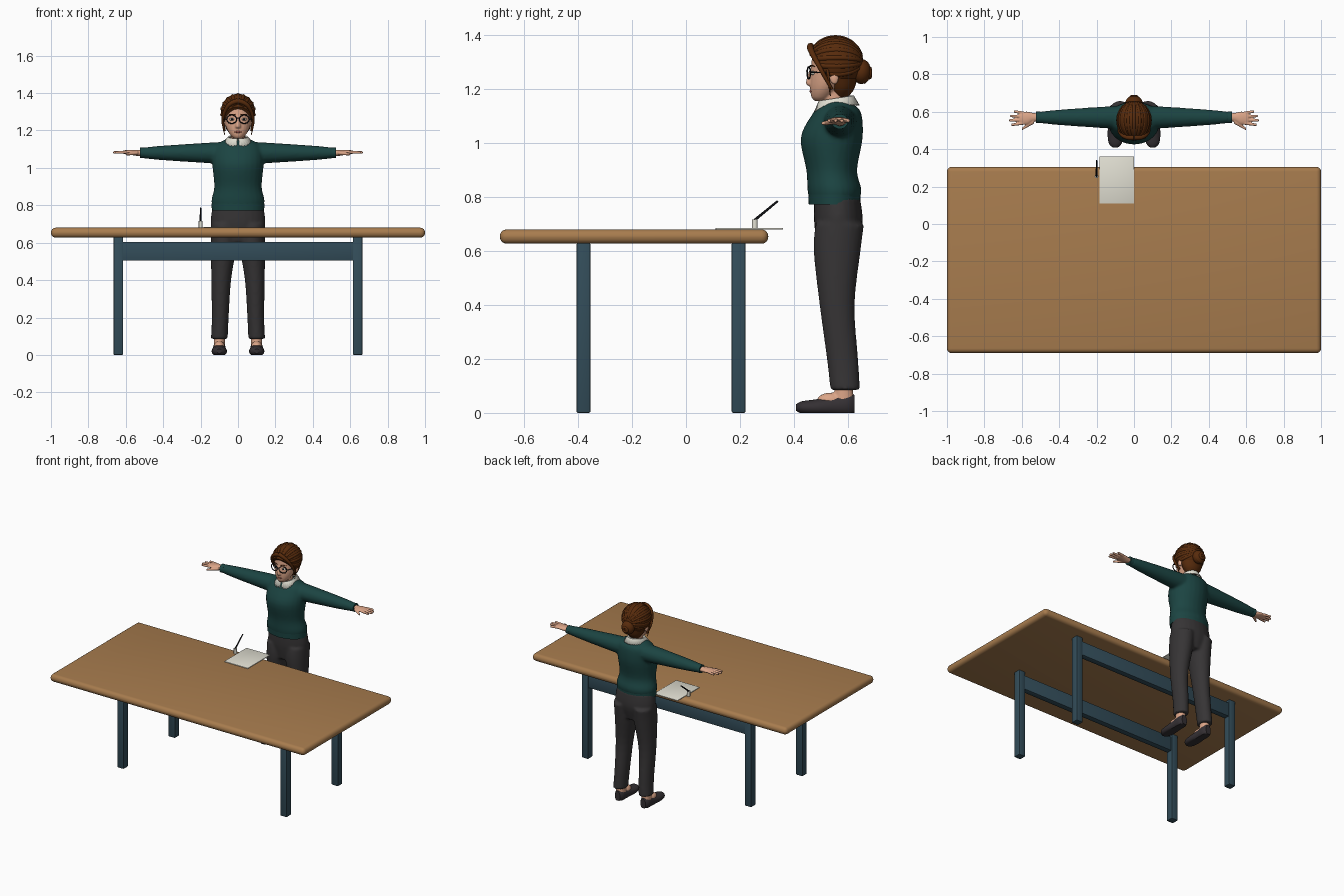
import bpy, bmesh, math
from mathutils import Matrix, Vector

if "Cube" in bpy.data.objects:
    bpy.data.objects.remove(bpy.data.objects["Cube"])

# Object origins: the ground under the figure, shoulder height and eye height
DESK = Vector((0, 0, 0))
FIGURE = Vector((0, .55, 0))
CHEST = Vector((0, .55, 1.08))
HEAD = Vector((0, .55, 1.26))


def material(name, red, green, blue):
    rgba = [(channel / 255) ** 2.2 for channel in (red, green, blue)] + [1]
    mat = bpy.data.materials.new(name)
    mat.use_nodes = True
    mat.diffuse_color = rgba
    mat.node_tree.nodes["Principled BSDF"].inputs["Base Color"].default_value = rgba
    return mat


WOOD = material("warm wood", 166, 123, 79)
STEEL = material("slate blue", 54, 78, 90)
KNIT = material("dark teal", 33, 70, 68)
CLOTH = material("charcoal", 57, 55, 56)
LEATHER = material("shoe grey", 55, 51, 54)
HAIR = material("brown hair", 88, 47, 20)
SKIN = material("skin", 219, 164, 135)
PAPER = material("off white", 225, 223, 210)
BLACK = material("black", 24, 25, 28)
LIP = material("lip", 176, 98, 88)


def add_object(name, data, mat, origin):
    data.materials.append(mat)
    ob = bpy.data.objects.new(name, data)
    ob.location = origin
    bpy.context.collection.objects.link(ob)
    return ob


def finish(bm, name, mat, origin, voxel=0, mirror=False):
    """Turn a bmesh into a smooth object; voxel fuses its overlapping parts."""
    bmesh.ops.recalc_face_normals(bm, faces=bm.faces)
    mesh = bpy.data.meshes.new(name)
    bm.to_mesh(mesh)
    bm.free()
    mesh.shade_smooth()
    mesh.set_sharp_from_angle(angle=math.radians(40))
    ob = add_object(name, mesh, mat, origin)
    if voxel:
        fuse = ob.modifiers.new("fuse", 'REMESH')
        fuse.mode, fuse.voxel_size, fuse.use_smooth_shade = 'VOXEL', voxel, True
        soften = ob.modifiers.new("soften", 'SMOOTH')
        soften.factor, soften.iterations = .5, 3
    if mirror:
        ob.modifiers.new("mirror", 'MIRROR')
    return ob


def spline_rings(rings, steps=4):
    """Pass a smooth curve through the key rings."""
    keys = [Vector(ring) for ring in rings]
    keys = [keys[0], *keys, keys[-1]]
    result = []
    for a, b, c, d in zip(keys, keys[1:], keys[2:], keys[3:]):
        for t in (step / steps for step in range(steps)):
            result.append(b + (c - a) * (t / 2) + (a * 2 - b * 5 + c * 4 - d) * (t ** 2 / 2)
                          + (b * 3 - a - c * 3 + d) * (t ** 3 / 2))
    return result + [keys[-1]]


def loft(bm, rings, axis='Z', side=1, count=24):
    """Skin ellipses (x, y, z, radius, radius) stacked along an axis."""
    loops = []
    for x, y, z, wide, deep in spline_rings(rings):
        loop = []
        for i in range(count):
            angle = math.tau * i / count
            p, q = wide * math.cos(angle), deep * math.sin(angle)
            dx, dy, dz = {'X': (0, p, q), 'Y': (p, 0, q), 'Z': (p, q, 0)}[axis]
            loop.append(bm.verts.new((side * (x + dx), y + dy, z + dz)))
        loops.append(loop)
    for low, high in zip(loops, loops[1:]):
        for i in range(count):
            j = (i + 1) % count
            bm.faces.new((low[i], low[j], high[j], high[i]))
    bm.faces.new(loops[0])
    bm.faces.new(loops[-1])


def column(bm, rings):
    """Upright loft on the centre line from (height, y, half width, half depth)."""
    loft(bm, [(0, y, z, wide, deep) for z, y, wide, deep in rings])


def ball(bm, centre, radii):
    matrix = Matrix.Translation(centre) @ Matrix.Diagonal((*radii, 1))
    bmesh.ops.create_uvsphere(bm, u_segments=32, v_segments=20, radius=1, matrix=matrix)


def head_ball(name, mat, centre, radii, mirror=False):
    bm = bmesh.new()
    ball(bm, centre, radii)
    finish(bm, name, mat, HEAD, mirror=mirror)


def box(name, mat, low, high, bevel, segments=2):
    low, high = Vector(low), Vector(high)
    bm = bmesh.new()
    matrix = Matrix.Translation((low + high) / 2) @ Matrix.Diagonal((*(high - low), 1))
    bmesh.ops.create_cube(bm, size=1, matrix=matrix)
    bmesh.ops.bevel(bm, geom=bm.edges[:], offset=bevel, segments=segments,
                    profile=.5, affect='EDGES')
    finish(bm, name, mat, DESK)


def tube(name, mat, origin, points, radius, taper=1, closed=False, sides=(1,)):
    """Round curve, optionally repeated on both sides of the centre line."""
    curve = bpy.data.curves.new(name, 'CURVE')
    curve.dimensions, curve.bevel_depth, curve.bevel_resolution = '3D', radius, 2
    curve.resolution_u, curve.use_fill_caps = 6, True
    for side in sides:
        spline = curve.splines.new('NURBS')
        spline.points.add(len(points) - 1)
        for i, (x, y, z) in enumerate(points):
            spline.points[i].co = (side * x, y, z, 1)
            spline.points[i].radius = 1 + (taper - 1) * i / (len(points) - 1)
        spline.order_u = min(4, len(points))
        spline.use_endpoint_u, spline.use_cyclic_u = not closed, closed
    add_object(name, curve, mat, origin)


def circle(count):
    return [(math.cos(math.tau * i / count), math.sin(math.tau * i / count)) for i in range(count)]


BOTH = (1, -1)

# Table
box("table_top", WOOD, (-1, -.69, .627), (1, .305, .68), .025, 4)
for y, end in ((-.38, "front"), (.195, "back")):
    for side, hand in zip(BOTH, ("left", "right")):
        x, half = side * .64, .026
        box(f"table_leg_{end}_{hand}", STEEL, (x - half, y - half, 0), (x + half, y + half, .63), .006)
    box(f"table_rail_{end}", STEEL, (-.62, y - .02, .505), (.62, y + .02, .605), .003)

# Paper, pen and its stand
box("paper", PAPER, (-.185, .11, .68), (0, .36, .685), .001)
bm = bmesh.new()
loft(bm, [(-.2, .255, .68, .01, .01), (-.2, .255, .717, .01, .01)])
finish(bm, "pen_stand", PAPER, DESK)
tube("pen", BLACK, DESK, [(-.2, .255, .715), (-.2, .34, .785)], .005, .8)

# Trousers: hips and two legs fused
bm = bmesh.new()
column(bm, [(.6, .01, .1, .07), (.7, .015, .145, .09), (.8, .01, .135, .085)])
for side in BOTH:
    loft(bm, [(.1, .04, .085, .045, .055), (.095, .03, .2, .045, .058), (.09, .01, .4, .053, .065),
              (.075, .01, .6, .07, .087), (.075, .02, .7, .07, .09)], side=side)
finish(bm, "trousers", CLOTH, FIGURE, .009)

# Feet and shoes, the shoes flattened on the ground
bm = bmesh.new()
loft(bm, [(.1, .035, .03, .03, .04), (.1, .035, .12, .03, .03)])
ball(bm, (.1, -.015, .045), (.03, .05, .03))
finish(bm, "foot", SKIN, FIGURE, .006, mirror=True)
bm = bmesh.new()
loft(bm, [(.1, y, z, wide, high) for y, z, wide, high in (
    (-.142, .02, .012, .012), (-.12, .02, .034, .023), (-.07, .02, .041, .03),
    (0, .025, .036, .038), (.05, .03, .034, .045), (.075, .03, .02, .036))], 'Y')
for vert in bm.verts:
    vert.co.z = max(vert.co.z, 0)
finish(bm, "shoe", LEATHER, FIGURE, mirror=True)

# Sweater: torso and sleeves fused, with a ribbed hem and cuffs
bm = bmesh.new()
column(bm, [(-.29, 0, .137, .094), (-.25, 0, .142, .1), (-.18, -.01, .127, .094),
            (-.06, -.01, .137, .115), (.03, .01, .13, .09), (.06, .01, .09, .065),
            (.075, .01, .06, .05)])
for side in BOTH:
    loft(bm, [(x, .02, 0, r, r * .95) for x, r in ((.07, .063), (.2, .055), (.4, .041), (.51, .03))],
         'X', side)
finish(bm, "sweater", KNIT, CHEST, .009)
bm = bmesh.new()
column(bm, [(-.307, 0, .14, .095), (-.27, 0, .141, .097)])
finish(bm, "sweater_hem", KNIT, CHEST)
bm = bmesh.new()
loft(bm, [(x, .02, 0, .031, .028) for x in (.5, .525)], 'X')
finish(bm, "cuff", KNIT, CHEST, mirror=True)

# Hands: palm, four fingers and a thumb fused
bm = bmesh.new()
loft(bm, [(.5, .02, 0, .02, .017), (.54, .02, 0, .024, .016), (.57, .016, .003, .035, .014),
          (.61, .016, .004, .033, .01)], 'X')
for i, tip in enumerate((.655, .668, .662, .642)):
    spread = i - 1.5
    loft(bm, [(.59, .016 + .018 * spread, .004, .009, .009),
              (tip, .016 + .024 * spread, .003, .007, .007)], 'X', count=12)
loft(bm, [(.535, 0, 0, .014, .012), (.6, -.043, -.007, .007, .007)], 'X', count=12)
finish(bm, "hand", SKIN, CHEST, .0035, mirror=True)

# Head: neck, skull, nose and ears fused
bm = bmesh.new()
column(bm, [(-.16, .01, .045, .047), (-.1, 0, .038, .042), (-.03, 0, .04, .045)])
column(bm, [(-.104, -.053, .018, .02), (-.09, -.048, .036, .037), (-.06, -.035, .056, .055),
            (-.02, -.015, .07, .075), (.04, 0, .075, .085), (.1, 0, .06, .075), (.12, 0, .03, .04)])
column(bm, [(-.047, -.09, .011, .008), (-.036, -.091, .014, .015), (.01, -.088, .006, .006)])
for side in BOTH:
    ball(bm, (side * .076, 0, -.02), (.009, .016, .024))
finish(bm, "head", SKIN, HEAD, .0045)

# Face details and glasses
head_ball("lips", LIP, (0, -.084, -.068), (.019, .008, .006))
head_ball("eye", PAPER, (.031, -.078, 0), (.014, .01, .008), mirror=True)
head_ball("iris", BLACK, (.031, -.086, 0), (.006, .005, .006), mirror=True)
tube("eyebrows", HAIR, HEAD, [(.014, -.09, .024), (.03, -.088, .03), (.05, -.073, .024)],
     .003, .5, sides=BOTH)
rim = [(.034 + .027 * c, -.095 + .006 * c, .023 * s) for c, s in circle(16)]
tube("glasses_rims", BLACK, HEAD, rim, .0028, closed=True, sides=BOTH)
tube("glasses_arms", BLACK, HEAD, [(.06, -.088, .002), (.077, -.065, .002), (.08, 0, 0)], .0025, sides=BOTH)
tube("glasses_bridge", BLACK, HEAD, [(-.009, -.1, .005), (0, -.105, .01), (.009, -.1, .005)], .0025)

# Locks framing the face
tube("swept_locks", HAIR, HEAD, [(0, -.088, .098), (.045, -.092, .09), (.076, -.068, .045),
                                 (.088, -.035, -.015), (.07, -.01, -.06)], .014, .4, sides=BOTH)
tube("loose_strands", HAIR, HEAD, [(.08, -.025, .01), (.084, -.02, -.04), (.07, -.015, -.085)],
     .006, .3, sides=BOTH)

# Hair cap, cut open along a sloping hairline, with a nape below
centre, radii = Vector((0, .005, .04)), Vector((.092, .102, .096))
hairline, slope = Vector((0, -.1, .075)), Vector((0, -.77, -.63))
bm = bmesh.new()
ball(bm, centre, radii)
bmesh.ops.bisect_plane(bm, geom=bm.verts[:] + bm.edges[:] + bm.faces[:],
                       plane_co=hairline, plane_no=slope, clear_outer=True)
bmesh.ops.holes_fill(bm, edges=[edge for edge in bm.edges if edge.is_boundary])
column(bm, [(-.09, .025, .03, .025), (-.06, .028, .058, .045), (-.02, .025, .076, .06)])
finish(bm, "hair_cap", HAIR, HEAD)

# Combed strands running back to the bun
for k in range(13):
    turn = math.radians(20 * k - 30)
    path = []
    for j in range(14):
        sweep = .4 + j * .19
        ray = Vector((math.sin(sweep) * math.cos(turn), -math.cos(sweep), math.sin(sweep) * math.sin(turn)))
        point = centre + ray * radii * .94
        if (point - hairline).dot(slope) < -.004:
            path.append(point)
    tube(f"hair_strand_{k + 1}", HAIR, HEAD, path, .011, .8)
head_ball("bun", HAIR, (0, .1, .005), (.045, .036, .046))
for radius, y in ((.033, .11), (.016, .13)):
    tube("bun_coil", HAIR, HEAD, [(radius * c, y, radius * s) for c, s in circle(12)], .009, closed=True)

# Collar: a flared band with a scalloped hem, dipping to two points in front
bm = bmesh.new()
steps, rows = 64, ([], [], [])
for i in range(steps + 1):
    angle = math.radians(352 * i / steps - 86)
    c, s = math.cos(angle), math.sin(angle)
    front, scallop = max(0, -s) ** 3, .004 * (i % 2)
    hem = .074 - scallop
    rows[0].append(bm.verts.new((.042 * c, .007 + .05 * s, .082 + .012 * s)))
    rows[1].append(bm.verts.new((.053 * c, .007 + .064 * s, .084 + .01 * s)))
    rows[2].append(bm.verts.new((hem * c * (1 + front / 2), .007 + (hem + .01) * s,
                                 .059 - .032 * front + scallop)))
for upper, lower in zip(rows, rows[1:]):
    for i in range(steps):
        bm.faces.new((upper[i], upper[i + 1], lower[i + 1], lower[i]))
collar = finish(bm, "collar", PAPER, CHEST)
thickness = collar.modifiers.new("thickness", 'SOLIDIFY')
thickness.thickness, thickness.offset = .005, 0
